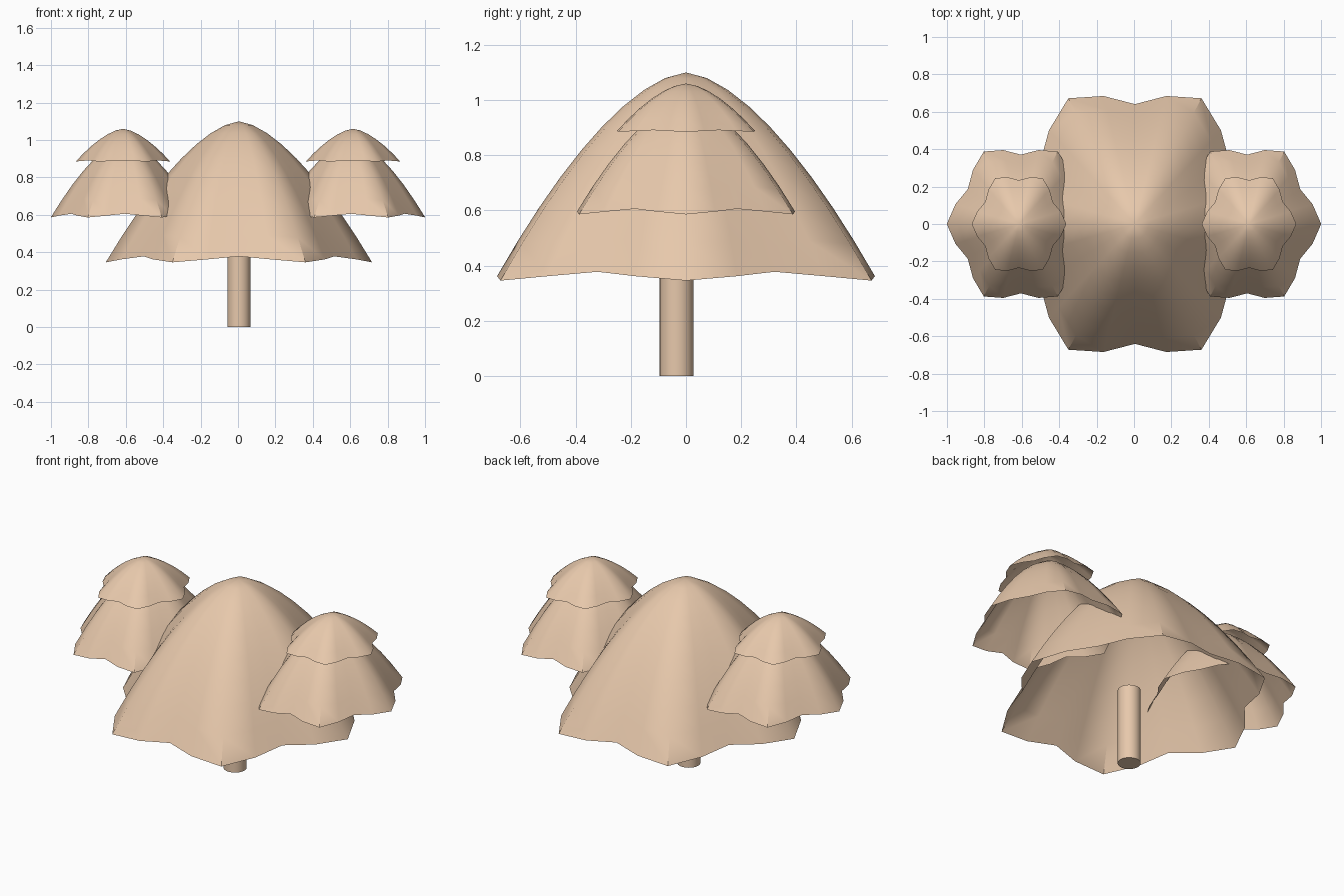
import bpy, bmesh, math

if "Cube" in bpy.data.objects:
    bpy.data.objects.remove(bpy.data.objects["Cube"])

SEGMENTS = 24
SMOOTH_POWER = 1.63   # bell-shaped profile


def material(name, color):
    m = bpy.data.materials.new(name)
    m.diffuse_color = color
    m.use_nodes = True
    m.node_tree.nodes["Principled BSDF"].inputs["Base Color"].default_value = m.diffuse_color
    return m


tan = material("tan", (0.80, 0.58, 0.41, 1))


def finish(bm, name, location):
    bmesh.ops.recalc_face_normals(bm, faces=bm.faces)
    me = bpy.data.meshes.new(name)
    bm.to_mesh(me)
    bm.free()
    ob = bpy.data.objects.new(name, me)
    ob.location = location
    me.materials.append(tan)
    bpy.context.collection.objects.link(ob)
    bpy.ops.object.select_all(action='DESELECT')
    bpy.context.view_layer.objects.active = ob
    ob.select_set(True)
    bpy.ops.object.shade_smooth_by_angle(angle=math.radians(40))
    return ob


# Open bell of foliage with a six-pointed wavy rim
def canopy(name, x, apex, rim, radius, wave, dip, y_scale, rings=9):
    bm = bmesh.new()
    top = bm.verts.new((0, 0, apex))
    previous = None
    for i in range(1, rings + 1):
        t = i / rings
        ring = []
        for k in range(SEGMENTS):
            a = math.tau * k / SEGMENTS
            c = math.cos(6 * a)
            r = t * (radius + wave * math.sqrt(t) * c)
            z = apex - (apex - rim) * t ** SMOOTH_POWER - dip * t ** 3 * c
            ring.append(bm.verts.new((r * math.cos(a), r * math.sin(a) * y_scale, z)))
        for k in range(SEGMENTS):
            n = (k + 1) % SEGMENTS
            if previous is None:
                bm.faces.new((top, ring[k], ring[n]))
            else:
                bm.faces.new((previous[k], ring[k], ring[n], previous[n]))
        previous = ring
    return finish(bm, name, (x, 0, 0))


# Central canopy
canopy("main_canopy", 0.005, 1.10, 0.362, 0.65, 0.062, 0.016, 1.09)

# Mirrored side canopies, each with a small cap on top
for side, s in (("left", -1), ("right", 1)):
    canopy(side + "_canopy", s * 0.605, 1.00, 0.596, 0.362, 0.034, 0.01, 1.13, 7)
    canopy(side + "_top_canopy", s * 0.615, 1.06, 0.888, 0.231, 0.022, 0.003, 1.12, 6)

# Trunk
bm = bmesh.new()
bmesh.ops.create_cone(bm, cap_ends=True, segments=24, radius1=0.062,
                      radius2=0.062, depth=0.45)
finish(bm, "trunk", (0.005, -0.034, 0.225))
